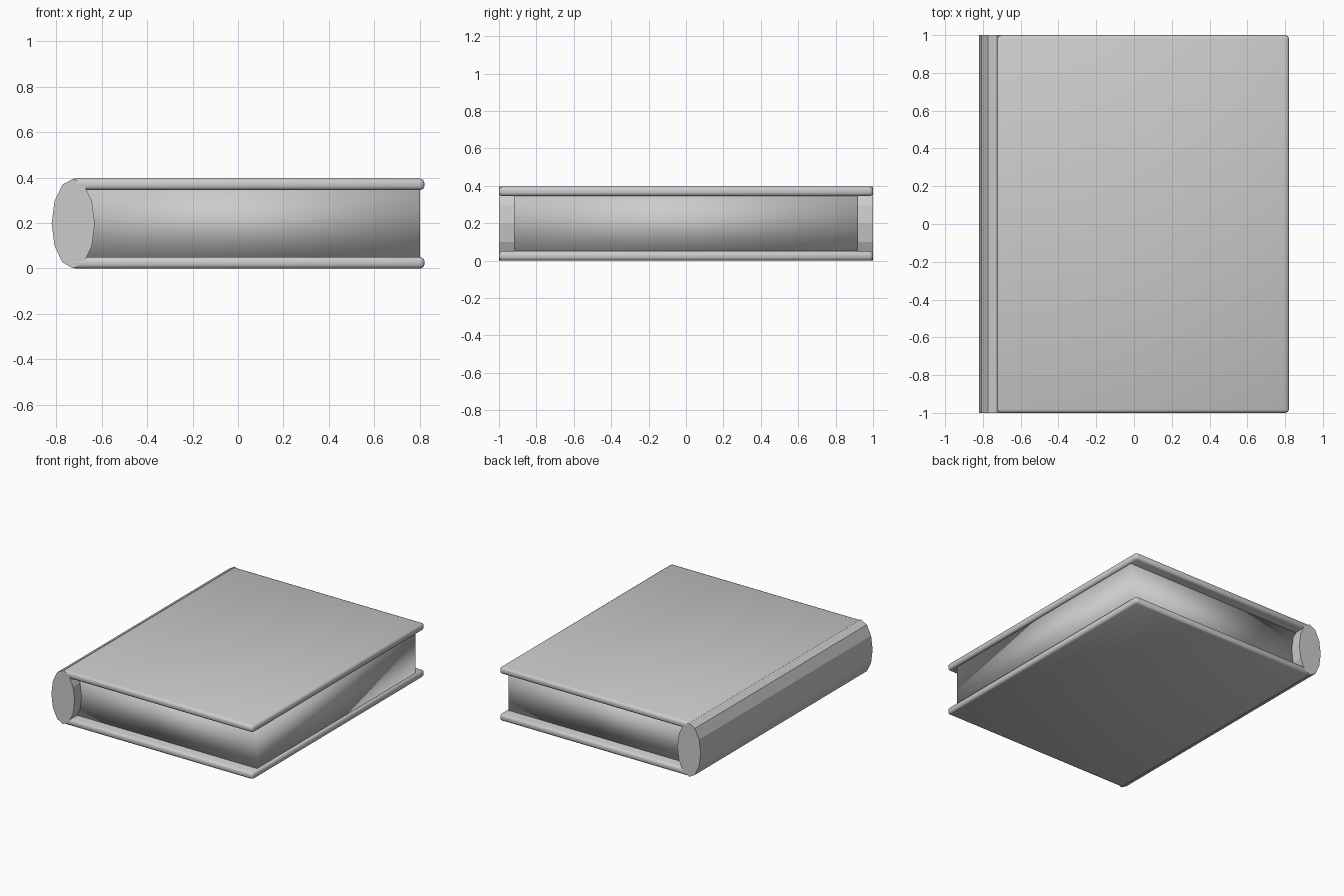
import bpy
import math

if "Cube" in bpy.data.objects:
    bpy.data.objects.remove(bpy.data.objects["Cube"], do_unlink=True)

grey = bpy.data.materials.new("plain_grey")
grey.use_nodes = True
colour = (0.6, 0.6, 0.6, 1)
grey.diffuse_color = colour
grey.node_tree.nodes["Principled BSDF"].inputs["Base Color"].default_value = colour

THICKNESS = 0.395
BOARD = 0.05


def finish(name):
    obj = bpy.context.object
    obj.name = name
    bpy.ops.object.transform_apply(location=False, rotation=True, scale=True)
    obj.data.materials.append(grey)
    return obj


def box(name, low, high):
    centre = [(a + b) / 2 for a, b in zip(low, high)]
    bpy.ops.mesh.primitive_cube_add(size=1, location=centre)
    bpy.context.object.scale = [b - a for a, b in zip(low, high)]
    obj = finish(name)
    bpy.ops.object.shade_smooth()
    return obj


# Cover boards with chamfered, softly shaded edges
for name, base in (("back_cover", 0), ("front_cover", THICKNESS - BOARD)):
    cover = box(name, (-0.735, -1, base), (0.82, 1, base + BOARD))
    bevel = cover.modifiers.new("rounded_edges", "BEVEL")
    bevel.width = 0.017
    bevel.segments = 2

# Page block set in from the covers
box("pages", (-0.73, -0.92, BOARD - 0.005), (0.8, 0.92, THICKNESS - BOARD + 0.005))

# Faceted oval spine lying along the full height of the book
bpy.ops.mesh.primitive_cylinder_add(
    vertices=12, radius=1, depth=2,
    location=(-0.725, 0, THICKNESS / 2), rotation=(math.pi / 2, 0, 0))
bpy.context.object.scale = (0.095, THICKNESS / 2, 1)
finish("spine")
bpy.ops.object.shade_flat()
